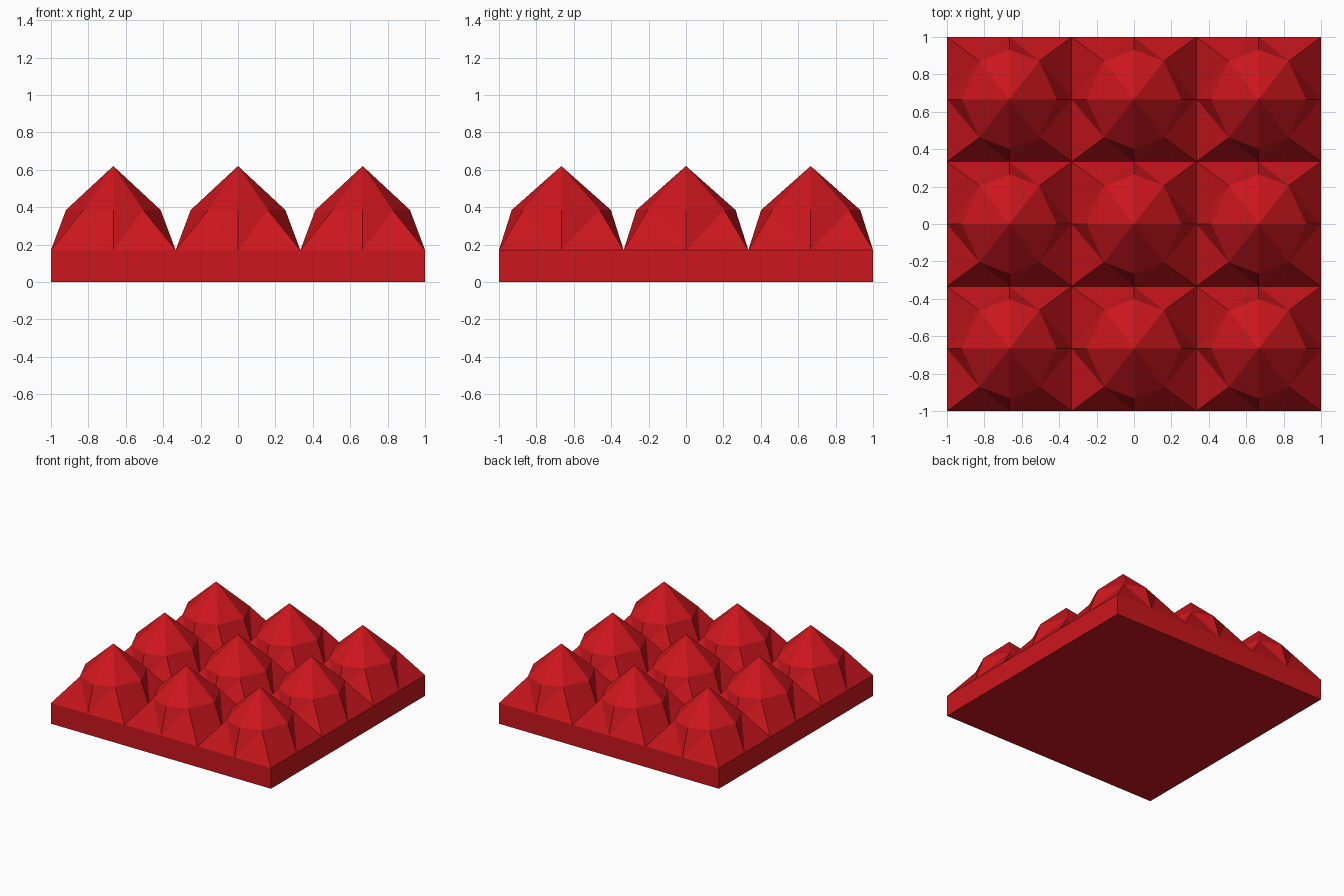
import bpy, bmesh

if "Cube" in bpy.data.objects:
    bpy.data.objects.remove(bpy.data.objects["Cube"])

CELL = 2 / 3
BASE_Z, RING_Z, PEAK_Z = 0.17, 0.385, 0.62

red = bpy.data.materials.new("red")
red.diffuse_color = (0.6, 0.008, 0.012, 1)
red.use_nodes = True
red.node_tree.nodes["Principled BSDF"].inputs["Base Color"].default_value = red.diffuse_color


def add_object(name, mesh, location=(0, 0, 0)):
    obj = bpy.data.objects.new(name, mesh)
    obj.location = location
    bpy.context.collection.objects.link(obj)
    return obj


# square base plate
bm = bmesh.new()
bmesh.ops.create_cube(bm, size=1)
bmesh.ops.scale(bm, vec=(2, 2, BASE_Z), verts=bm.verts)
plate = bpy.data.meshes.new("base_plate")
bm.to_mesh(plate)
bm.free()
plate.materials.append(red)
add_object("base_plate", plate, (0, 0, BASE_Z / 2))

# faceted stud: square foot, eight-sided shoulder, pointed tip
signs = [(1, 0), (1, 1), (0, 1), (-1, 1), (-1, 0), (-1, -1), (0, -1), (1, -1)]
bm = bmesh.new()
foot, ring = [], []
for sx, sy in signs:
    rx, ry = (0.16, 0.205) if sx and sy else (0.253, 0.265)
    foot.append(bm.verts.new((sx * CELL / 2, sy * CELL / 2, 0)))
    ring.append(bm.verts.new((sx * rx, sy * ry, RING_Z - BASE_Z)))
tip = bm.verts.new((0, 0, PEAK_Z - BASE_Z))
for i in range(8):
    j = (i + 1) % 8
    bm.faces.new((ring[i], ring[j], tip))
    # every facet pair splits from the middle of the foot edge
    if i % 2 == 0:
        bm.faces.new((foot[i], foot[j], ring[j]))
        bm.faces.new((foot[i], ring[j], ring[i]))
    else:
        bm.faces.new((foot[i], foot[j], ring[i]))
        bm.faces.new((foot[j], ring[j], ring[i]))
stud = bpy.data.meshes.new("stud")
bm.to_mesh(stud)
bm.free()
stud.materials.append(red)

# three by three grid of studs
for row in range(3):
    for col in range(3):
        add_object(f"stud_{row + 1}_{col + 1}", stud,
                   ((col - 1) * CELL, (row - 1) * CELL, BASE_Z))
